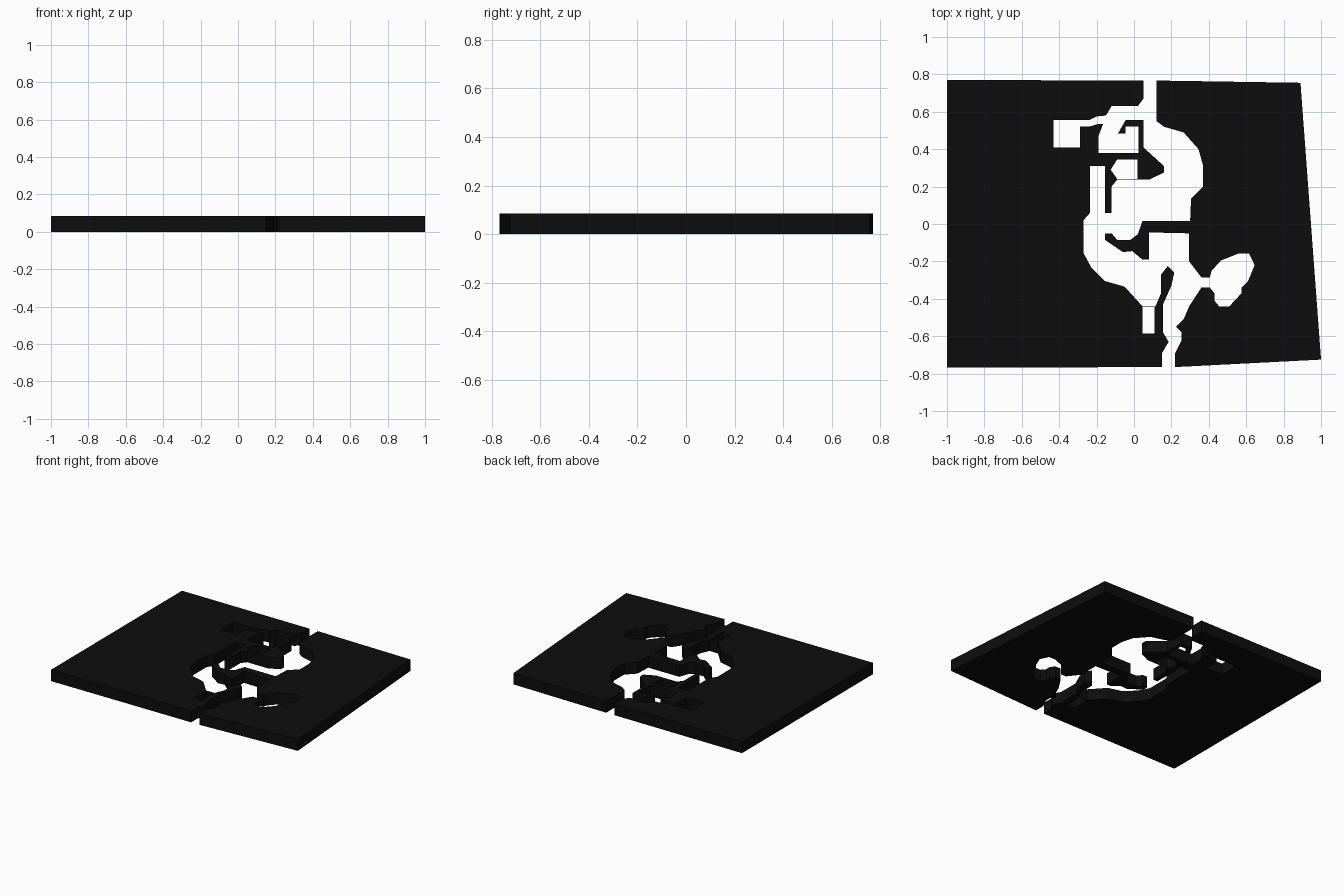
import bpy

THICKNESS = 0.085

black = bpy.data.materials.new("black")
black.diffuse_color = (0.004, 0.004, 0.004, 1)


def plate(name, outline, holes=()):
    """Flat slab on z = 0 cut from an outline with optional holes."""
    curve = bpy.data.curves.new(name, 'CURVE')
    curve.dimensions = '2D'
    curve.fill_mode = 'BOTH'
    curve.extrude = THICKNESS / 2
    for points in (outline, *holes):
        spline = curve.splines.new('POLY')
        spline.points.add(len(points) - 1)
        for p, (x, y) in zip(spline.points, points):
            p.co = (x, y, 0, 1)
        spline.use_cyclic_u = True
    ob = bpy.data.objects.new(name, curve)
    ob.location.z = THICKNESS / 2
    bpy.context.collection.objects.link(ob)
    bpy.ops.object.select_all(action='DESELECT')
    ob.select_set(True)
    bpy.context.view_layer.objects.active = ob
    bpy.ops.object.convert(target='MESH')
    bpy.ops.object.shade_flat()
    bpy.context.object.data.materials.clear()
    bpy.context.object.data.materials.append(black)


# Left plate: upper edge, notch and square window
upper_edge = [(-1, .77), (.05, .767), (.05, .67), (.02, .63), (-.12, .63),
              (-.15, .58), (-.2, .575), (-.24, .555), (-.43, .555),
              (-.43, .41), (-.29, .41), (-.29, .52), (-.24, .52),
              (-.19, .535), (-.165, .535), (-.19, .47), (-.19, .38),
              (.025, .38), (.025, .52), (-.045, .52), (-.045, .485),
              (-.085, .485), (-.045, .555), (.05, .555)]
# Pointed arm, hanging bar and slot
middle_edge = [(.05, .41), (.16, .31), (.16, .275), (.08, .237),
               (-.09, .237), (-.12, .2), (-.12, .06), (-.155, .06),
               (-.155, .31), (-.235, .31), (-.235, .06), (-.27, .02),
               (-.27, -.155), (-.23, -.23), (-.155, -.305), (-.05, -.335)]
# Lower prong and bottom border
lower_edge = [(.045, -.44), (.115, -.44), (.145, -.37), (.145, -.27),
              (.18, -.225), (.215, -.26), (.2, -.33), (.155, -.43),
              (.155, -.58), (.185, -.63), (.15, -.69), (.15, -.765),
              (-1, -.768)]
upper_window = [(-.09, .345), (.02, .345), (.02, .241), (-.09, .241),
                (-.125, .29)]
lower_window = [(.045, -.444), (.11, -.444), (.11, -.585), (.045, -.585)]
plate("left_plate", upper_edge + middle_edge + lower_edge,
      [upper_window, lower_window])

# Right plate: rounded bay, inward tongue, side pocket, slanted outer border
bay = [(.12, .767), (.12, .55), (.16, .52), (.265, .49), (.345, .4),
       (.37, .31), (.37, .2), (.305, .135), (.3, .015)]
tongue = [(.045, .015), (.02, -.055), (-.02, -.085), (-.09, -.085),
          (-.12, -.05), (-.155, -.05), (-.155, -.085), (-.06, -.15),
          (-.01, -.145), (.045, -.19), (.08, -.19), (.08, -.045),
          (.295, -.05)]
pocket = [(.295, -.2), (.36, -.285), (.405, -.285), (.415, -.25),
          (.465, -.195), (.56, -.157), (.615, -.157), (.645, -.22),
          (.61, -.305), (.575, -.34), (.575, -.37), (.51, -.44),
          (.455, -.44), (.43, -.41), (.43, -.37), (.405, -.34), (.36, -.34)]
outer = [(.295, -.44), (.265, -.51), (.225, -.55), (.255, -.58),
         (.255, -.62), (.22, -.69), (.22, -.765), (1, -.725), (.89, .755)]
plate("right_plate", bay + tongue + pocket + outer)
